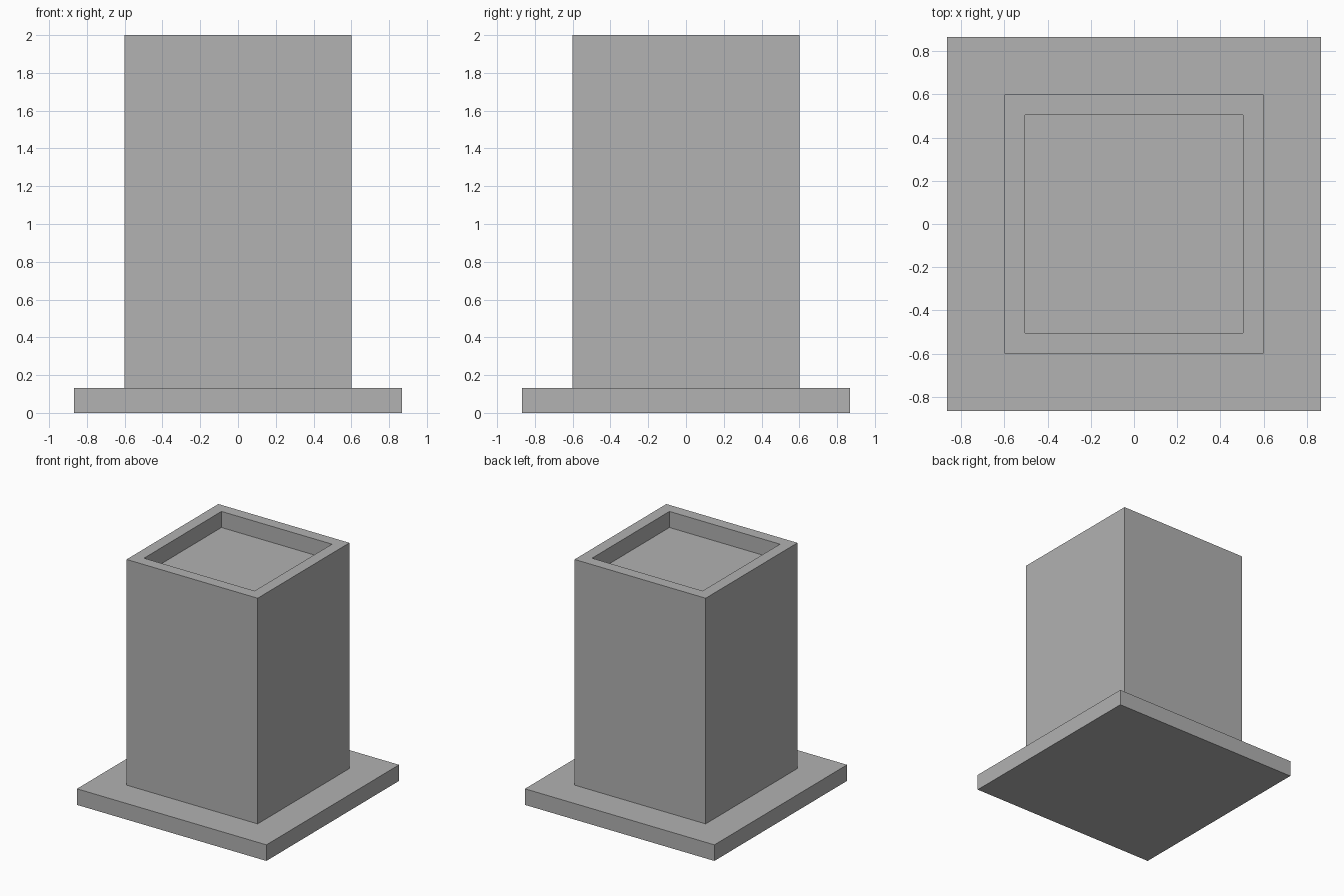
import bpy
import bmesh
from mathutils import Matrix

default = bpy.data.objects.get("Cube")
if default:
    bpy.data.objects.remove(default, do_unlink=True)

# Single flat grey
GREY = (0.445, 0.445, 0.445, 1.0)
grey = bpy.data.materials.new("grey")
grey.use_nodes = True
grey.diffuse_color = GREY
grey.node_tree.nodes["Principled BSDF"].inputs["Base Color"].default_value = GREY

BASE_HALF, COLUMN_HALF = 0.867, 0.6
BASE_TOP, COLUMN_TOP = 0.133, 2.0
RIM, RECESS_DEPTH = 0.133, 0.133


def box(bm, half, bottom, top):
    """Add a square block centred on the vertical axis."""
    height = top - bottom
    place = Matrix.Translation((0, 0, bottom + height / 2))
    size = Matrix.Diagonal((2 * half, 2 * half, height, 1))
    bmesh.ops.create_cube(bm, size=1, matrix=place @ size)
    bm.normal_update()


def top_face(bm):
    return max(bm.faces, key=lambda f: f.calc_center_median().z)


def finish(bm, name):
    mesh = bpy.data.meshes.new(name)
    bm.to_mesh(mesh)
    bm.free()
    mesh.materials.append(grey)
    bpy.context.collection.objects.link(bpy.data.objects.new(name, mesh))


# Base slab
bm = bmesh.new()
box(bm, BASE_HALF, 0, BASE_TOP)
finish(bm, "base_slab")

# Column with a square recess in its top
bm = bmesh.new()
box(bm, COLUMN_HALF, BASE_TOP, COLUMN_TOP)
floor = top_face(bm)
bmesh.ops.inset_individual(bm, faces=[floor], thickness=RIM)
walls = bmesh.ops.extrude_discrete_faces(bm, faces=[floor])
bmesh.ops.translate(bm, verts=walls["faces"][0].verts, vec=(0, 0, -RECESS_DEPTH))
bmesh.ops.recalc_face_normals(bm, faces=bm.faces)
finish(bm, "column")
